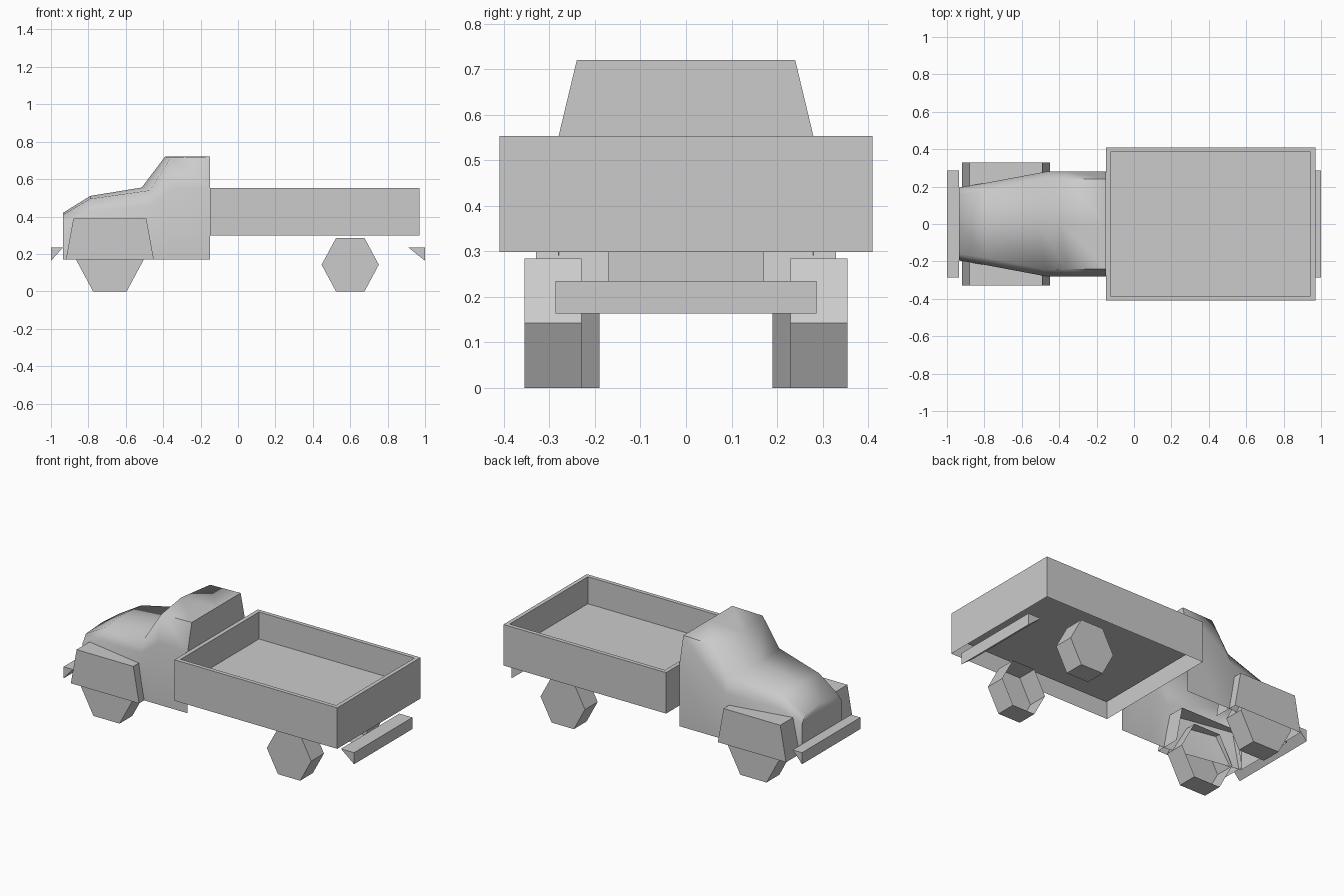
import bpy
import math

cube = bpy.data.objects.get("Cube")
if cube:
    bpy.data.objects.remove(cube, do_unlink=True)

grey = bpy.data.materials.new("plain grey")
grey.use_nodes = True
colour = (0.6, 0.6, 0.6, 1)
grey.diffuse_color = colour
grey.node_tree.nodes["Principled BSDF"].inputs["Base Color"].default_value = colour


def make(name, verts, faces, smooth=None):
    mesh = bpy.data.meshes.new(name)
    mesh.from_pydata(verts, [], faces)
    mesh.materials.append(grey)
    obj = bpy.data.objects.new(name, mesh)
    bpy.context.collection.objects.link(obj)
    if smooth:
        bpy.ops.object.select_all(action='DESELECT')
        obj.select_set(True)
        bpy.context.view_layer.objects.active = obj
        bpy.ops.object.shade_smooth_by_angle(angle=math.radians(smooth))
    return obj


def prism(name, profile, y0, y1, caps=(True, True), skip=(), smooth=None):
    """Extrude an x-z profile from y0 to y1, leaving out chosen sides."""
    n = len(profile)
    verts = [(x, y, z) for y in (y0, y1) for x, z in profile]
    faces = [(i, (i + 1) % n, (i + 1) % n + n, i + n)
             for i in range(n) if i not in skip]
    if caps[0]:
        faces.append(tuple(reversed(range(n))))
    if caps[1]:
        faces.append(tuple(range(n, 2 * n)))
    return make(name, verts, faces, smooth)


# Cargo bed: one folded sheet, outer wall, rim, inner wall and floor
def ring(inset, z):
    x0, x1, y = -0.15 + inset, 0.97 - inset, 0.41 - inset
    return [(x0, -y, z), (x1, -y, z), (x1, y, z), (x0, y, z)]


rings = ring(0, 0.298) + ring(0, 0.553) + ring(0.025, 0.553) + ring(0.025, 0.385)
walls = [(4 * k + i, 4 * k + (i + 1) % 4, 4 * k + 4 + (i + 1) % 4, 4 * k + 4 + i)
         for k in range(3) for i in range(4)]
make("cargo_bed", rings, walls + [(12, 13, 14, 15)])

# Cab: loft of stations (x side, x centre, width, belt z, top width, side z, centre z)
stations = [
    (-0.935, -0.935, 0.195, 0.36, 0.16, 0.41, 0.42),
    (-0.79, -0.79, 0.22, 0.43, 0.18, 0.495, 0.51),
    (-0.47, -0.515, 0.28, 0.46, 0.245, 0.54, 0.555),
    (-0.36, -0.39, 0.28, 0.553, 0.24, 0.715, 0.72),
    (-0.15, -0.15, 0.28, 0.553, 0.24, 0.72, 0.72),
]
verts = []
for xs, xc, w, belt, tw, zs, zc in stations:
    side = [(xs, w, 0.17), (xs, w, belt), (xs, tw, zs)]
    verts += side + [(xc, 0, zc)] + [(x, -y, z) for x, y, z in reversed(side)]
faces = [(7 * s + i, 7 * s + i + 1, 7 * s + i + 8, 7 * s + i + 7)
         for s in range(len(stations) - 1) for i in range(6)]
last = 7 * (len(stations) - 1)
faces.append(tuple(reversed(range(7))))
faces.append(tuple(range(last + 1, last + 6)))
make("cab", verts, faces, 60)

# Fenders and wheels, open on the hidden sides
fender = [(-0.92, 0.17), (-0.45, 0.17), (-0.49, 0.39), (-0.88, 0.39)]


def hexagon(cx, r):
    h = r * 0.93
    return [(cx + r * math.cos(i * math.pi / 3),
             h + h * math.sin(i * math.pi / 3) / math.sin(math.pi / 3))
            for i in range(6)]


for label, s in (("left", 1), ("right", -1)):
    prism("fender_" + label, fender, s * 0.17, s * 0.33, (False, True), (0,))
    prism("front_wheel_" + label, hexagon(-0.685, 0.18), s * 0.19, s * 0.315, (False, True))
    prism("rear_wheel_" + label, hexagon(0.6, 0.153), s * 0.23, s * 0.355, (False, True))

# Wedge bumpers
prism("front_bumper", [(-1, 0.163), (-0.935, 0.235), (-1, 0.235)], -0.287, 0.287)
prism("rear_bumper", [(1, 0.163), (1, 0.235), (0.91, 0.235)], -0.287, 0.287)
